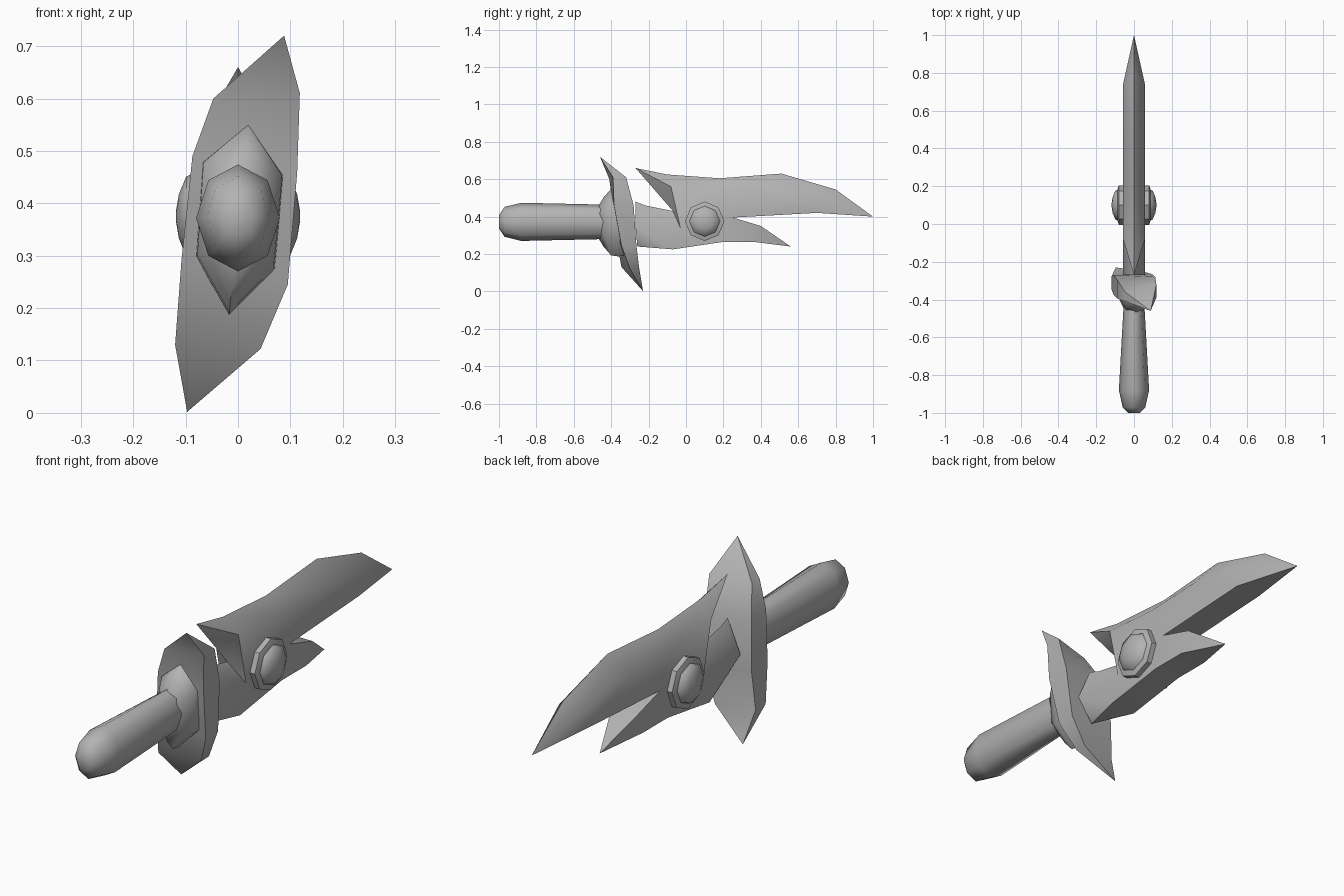
import bpy, bmesh, math

old = bpy.data.objects.get("Cube")
if old:
    bpy.data.objects.remove(old, do_unlink=True)

steel = bpy.data.materials.new("grey steel")
steel.use_nodes = True
GREY = (0.45, 0.45, 0.45, 1)
steel.diffuse_color = GREY
steel.node_tree.nodes["Principled BSDF"].inputs["Base Color"].default_value = GREY


def finish(name, verts, faces, angle):
    """Make a closed, smooth shaded object with sharp edges above the angle."""
    mesh = bpy.data.meshes.new(name)
    mesh.from_pydata(verts, [], faces)
    bm = bmesh.new()
    bm.from_mesh(mesh)
    bmesh.ops.remove_doubles(bm, verts=bm.verts, dist=0.0005)
    bmesh.ops.recalc_face_normals(bm, faces=bm.faces)
    bm.to_mesh(mesh)
    bm.free()
    mesh.materials.append(steel)
    obj = bpy.data.objects.new(name, mesh)
    bpy.context.collection.objects.link(obj)
    bpy.ops.object.select_all(action='DESELECT')
    obj.select_set(True)
    bpy.context.view_layer.objects.active = obj
    bpy.ops.object.shade_smooth_by_angle(angle=math.radians(angle))


def loft(name, rings, angle):
    """Skin a list of equally long point rings and cap both ends."""
    n = len(rings[0])
    verts = [p for ring in rings for p in ring]
    faces = [(r * n + i, r * n + (i + 1) % n, (r + 1) * n + (i + 1) % n, (r + 1) * n + i)
             for r in range(len(rings) - 1) for i in range(n)]
    faces += [tuple(range(n)), tuple(range(len(verts) - n, len(verts)))]
    finish(name, verts, faces, angle)


def circle(n=8):
    return [(math.sin(math.tau * i / n), math.cos(math.tau * i / n)) for i in range(n)]


# Handle with rounded pommel: y, half width, half height
profile = [(-1.0, .03, .035), (-.97, .06, .08), (-.88, .08, .102), (-.43, .055, .092), (-.36, .055, .09)]
loft("handle", [[(s * rx, y, .372 + c * rz) for s, c in circle()] for y, rx, rz in profile], 65)

# Six sided collar flaring into the guard: y, scale
hexagon = [(.02, .184), (.087, .084), (.07, -.096), (-.017, -.184), (-.08, -.072), (-.068, .11)]
loft("collar", [[(x * k, y, .371 + z * k) for x, z in hexagon]
                for y, k in [(-.465, .5), (-.44, .72), (-.40, .97), (-.36, 1), (-.31, .95)]], 75)

# Twisted crescent guard: left x, z, front y, back y; right x, z, front y, back y
sections = [((-.047, .60, -.41, -.36), (.118, .61, -.39, -.32)),
            ((-.087, .49, -.395, -.30), (.113, .46, -.385, -.28)),
            ((-.108, .29, -.375, -.27), (.095, .245, -.345, -.265)),
            ((-.12, .13, -.345, -.28), (.043, .122, -.30, -.25))]
rings = [[(.088, -.46, .72)] * 4]
for (lx, lz, lf, lb), (rx, rz, rf, rb) in sections:
    rings.append([(lx, lf, lz), (rx, rf, rz), (rx, rb, rz), (lx, lb, lz)])
rings.append([(-.097, -.23, .002)] * 4)
verts = [p for ring in rings for p in ring]
faces = []
for r in range(5):
    for i in range(4):
        a, b = r * 4 + i, r * 4 + (i + 1) % 4
        quad = (b + 4, a + 4) if r < 4 else (a + 4,)
        faces.append((a, b) + quad if r else (a,) + quad)
finish("guard", verts, faces, 40)

# Forked blade: thin points lie on the middle plane, wide points on both flanks (y, z)
thin = dict(horn=(-.27, .66), t1=(-.10, .625), t2=(.18, .605), t3=(.51, .63), t4=(.80, .545),
            tip=(1.0, .40), fork=(.56, .24), k5=(-.26, .24), k6=(-.27, .48),
            k7=(-.22, .46), m=(-.07, .43))
wide = dict(u1=(-.08, .56), u2=(.18, .54), u3=(.44, .55), u4=(.74, .495),
            w1=(-.27, .345), w2=(-.03, .34), b4=(.70, .42), notch=(.25, .395),
            k1=(.40, .35), k2=(.36, .265), k3=(.20, .265), k4=(-.07, .225))
flank = """horn t1 u1|t1 t2 u2 u1|t2 t3 u3 u2|t3 t4 u4 u3|t4 tip u4|u4 tip b4|u3 u4 b4|
u2 u3 b4 notch|horn u1 m|m u1 w2|u1 u2 notch w2|w2 m k7 w1|k7 k6 w1|w1 w2 k4|w1 k4 k5|
w2 notch k3 k4|notch k1 k2 k3|k1 fork k2|w1 k5 k6"""
# Flat walls that join the two flanks along the undersides and the notch
walls = "tip b4|b4 notch|notch k1|k1 fork|fork k2|k2 k3|k3 k4|k4 k5"
index = {name: i for i, name in enumerate([*thin, *wide])}
count = len(index)
verts, faces = [], []
for side in (0, 1):
    verts += [(0, y, z) for y, z in thin.values()]
    verts += [(.058 - .116 * side, y, z) for y, z in wide.values()]
    faces += [tuple(side * count + index[w] for w in p.split()) for p in flank.split("|")]
for pair in walls.split("|"):
    a, b = pair.split()
    loop = [index[a], index[b]]
    if b in wide:
        loop.append(index[b] + count)
    if a in wide:
        loop.append(index[a] + count)
    faces.append(tuple(loop))
finish("blade", verts, faces, 55)

# Octagonal gem settings and domed gems on both sides: x, radius
for side, word in ((1, "left"), (-1, "right")):
    def disc(name, prof, angle):
        loft(word + name, [[(side * x, .10 + s * r, .375 + c * r) for s, c in circle()]
                           for x, r in prof], angle)
    disc("_gem_setting", [(0, .105), (.08, .105), (.087, .085)], 30)
    disc("_gem", [(.08, .085), (.099, .076), (.113, .042), (.118, .012)], 60)
